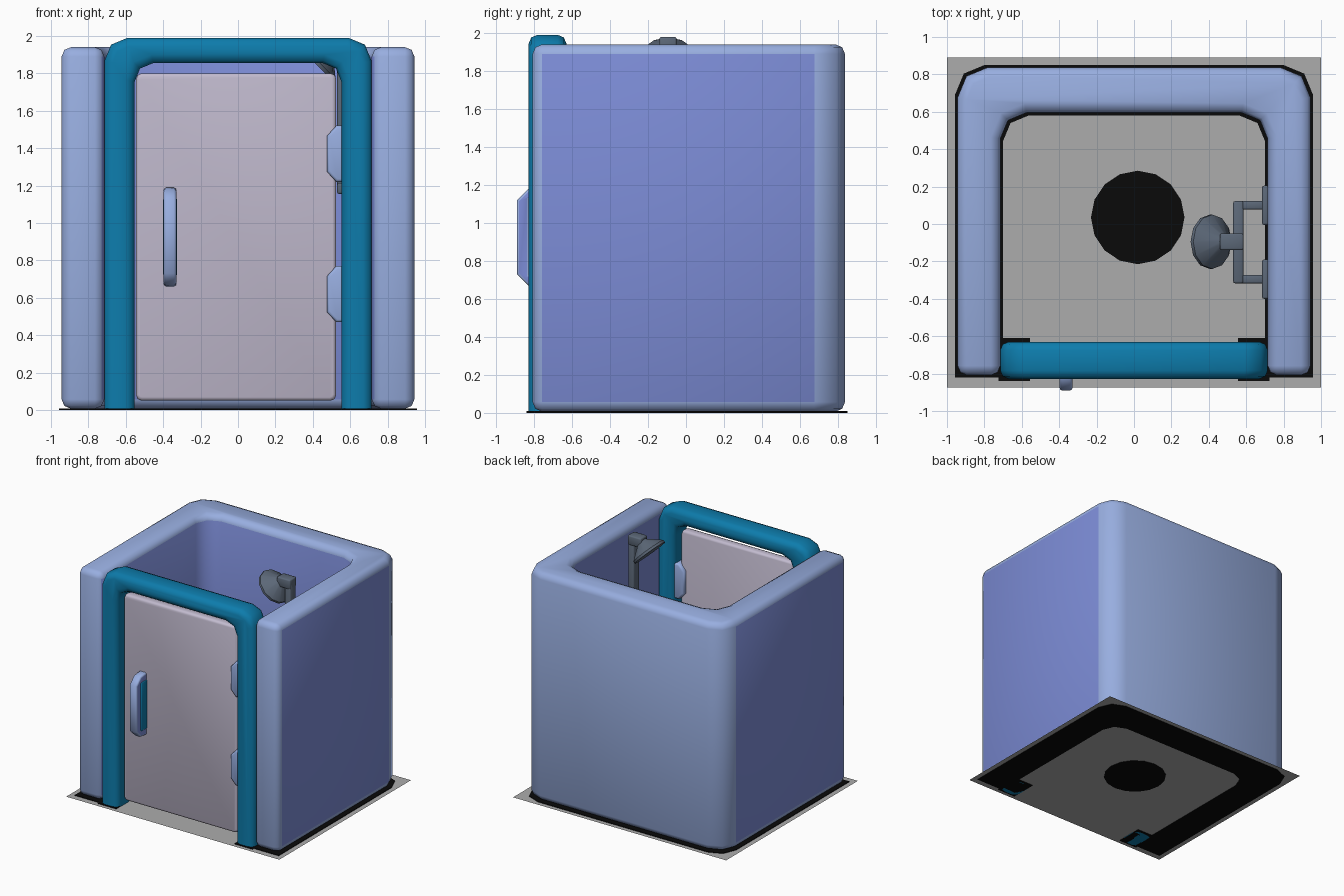
import bpy, bmesh, math
from mathutils import Vector, Matrix

if "Cube" in bpy.data.objects:
    bpy.data.objects.remove(bpy.data.objects["Cube"])


def mat(name, r, g, b):
    lin = [((c / 255 + 0.055) / 1.055) ** 2.4 if c > 10 else c / 255 / 12.92 for c in (r, g, b)]
    m = bpy.data.materials.new(name)
    m.diffuse_color = (*lin, 1)
    m.use_nodes = True
    m.node_tree.nodes["Principled BSDF"].inputs["Base Color"].default_value = m.diffuse_color
    return m


PALE = mat("pale_blue", 152, 174, 224)
PERI = mat("periwinkle", 124, 140, 214)
TEAL = mat("teal", 13, 124, 172)
DOOR = mat("door_grey", 194, 187, 207)
SLATE = mat("slate", 92, 104, 120)
FLOOR = mat("floor_grey", 172, 172, 172)
BLACK = mat("black", 9, 9, 9)


def finish(bm, name, mats, rule=None, angle=70):
    bmesh.ops.recalc_face_normals(bm, faces=bm.faces)
    bm.normal_update()
    if rule:
        for f in bm.faces:
            f.material_index = int(rule(f))
    me = bpy.data.meshes.new(name)
    bm.to_mesh(me)
    bm.free()
    ob = bpy.data.objects.new(name, me)
    for m in mats:
        me.materials.append(m)
    bpy.context.collection.objects.link(ob)
    bpy.ops.object.select_all(action='DESELECT')
    ob.select_set(True)
    bpy.context.view_layer.objects.active = ob
    bpy.ops.object.shade_smooth_by_angle(angle=math.radians(angle))
    return ob


def rounded(corners):
    """Replace each right-angle corner (u, v, radius) by a two-segment arc."""
    out = []
    for i, (u, v, r) in enumerate(corners):
        p = Vector((u, v))
        if r == 0:
            out.append(p)
            continue
        a = Vector(corners[i - 1][:2]) - p
        b = Vector(corners[(i + 1) % len(corners)][:2]) - p
        s, e = p + a.normalized() * r, p + b.normalized() * r
        c = s + e - p
        out += [s, c + (p - c).normalized() * r, e]
    return out


def prism(name, pts, lo, hi, axis, mats, bevel=0.0, seg=2, rule=None, flat_base=False, angle=70):
    """Extrude a 2D outline along an axis and round its sharp edges."""
    place = {'X': lambda u, v: (lo, u, v), 'Y': lambda u, v: (u, lo, v), 'Z': lambda u, v: (u, v, lo)}[axis]
    step = Vector([(hi - lo) * (axis == a) for a in 'XYZ'])
    bm = bmesh.new()
    face = bm.faces.new([bm.verts.new(place(p[0], p[1])) for p in pts])
    ext = bmesh.ops.extrude_face_region(bm, geom=[face], use_keep_orig=True)
    bmesh.ops.translate(bm, vec=step, verts=[g for g in ext['geom'] if isinstance(g, bmesh.types.BMVert)])
    bmesh.ops.recalc_face_normals(bm, faces=bm.faces)
    bm.normal_update()
    if bevel:
        edges = [e for e in bm.edges if e.calc_face_angle(0) > math.radians(60)
                 and not (flat_base and max(v.co.z for v in e.verts) < 0.001)]
        bmesh.ops.bevel(bm, geom=edges, offset=bevel, segments=seg, profile=0.5, affect='EDGES', clamp_overlap=True)
    return finish(bm, name, mats, rule, angle)


def box(name, x, y, z, mats, bevel=0.01, **kw):
    pts = [(x[0], y[0]), (x[1], y[0]), (x[1], y[1]), (x[0], y[1])]
    return prism(name, pts, z[0], z[1], 'Z', mats, bevel, **kw)


def disc(name, x, y, r, z, sides=16):
    pts = [(x + r * math.cos(2 * math.pi * i / sides), y + r * math.sin(2 * math.pi * i / sides)) for i in range(sides)]
    return prism(name, pts, z[0], z[1], 'Z', [BLACK], angle=30)


def stall_outline(g):
    """U-shaped plan of the stall walls, grown by g."""
    xo, xi, back, inner, front = 0.943 + g, 0.715 - g, 0.837 + g, 0.595 - g, -0.808 - g
    return rounded([(-xo, front, 0), (-xi, front, 0), (-xi, inner, 0.14), (xi, inner, 0.14),
                    (xi, front, 0), (xo, front, 0), (xo, back, 0.16), (-xo, back, 0.16)])


def wall_rule(f):
    c, n = f.calc_center_median(), f.normal
    if abs(n.z) > 0.1:
        return False
    inside = abs(c.x) < 0.725 and c.y < 0.65
    return inside or (abs(n.x) > 0.97 and f.calc_area() > 0.3)


# Floor sheet with black drain and contact patches
bm = bmesh.new()
bm.faces.new([bm.verts.new((x, y, 0.004)) for x, y in ((-1, -0.875), (1, -0.875), (1, 0.89), (-1, 0.89))])
finish(bm, "floor", [FLOOR])
disc("drain", 0.02, 0.035, 0.25, (0.0, 0.009))
prism("wall_base_seal", stall_outline(0.014), 0.0, 0.009, 'Z', [BLACK], angle=30)
for s, side in ((-1, "left"), (1, "right")):
    box(side + "_foot_seal", (s * 0.64 - 0.085, s * 0.64 + 0.085), (-0.84, -0.61), (0.0, 0.009), [BLACK], 0, angle=30)

# Stall walls: pale rim and back, periwinkle side panels and interior
prism("stall_walls", stall_outline(0), 0.007, 1.94, 'Z', [PALE, PERI], 0.05, rule=wall_rule)

# Door frame arch
prism("door_frame", rounded([(-0.715, 0, 0), (-0.715, 1.99, 0.125), (0.715, 1.99, 0.125), (0.715, 0, 0),
                             (0.553, 0, 0), (0.553, 1.855, 0.1), (-0.553, 1.855, 0.1), (-0.553, 0, 0)]),
      -0.828, -0.63, 'Y', [TEAL], 0.045, flat_base=True)

# Door panel
prism("door", rounded([(-0.545, 0.05, 0.03), (0.525, 0.05, 0.03), (0.525, 1.80, 0.03), (-0.545, 1.80, 0.03)]),
      -0.755, -0.68, 'Y', [DOOR], 0.018)

# Hinges
for name, z in (("lower_hinge", 0.62), ("upper_hinge", 1.37)):
    prism(name, [(0.6, z - 0.15), (0.525, z - 0.15), (0.475, z - 0.095), (0.475, z + 0.095),
                 (0.525, z + 0.15), (0.6, z + 0.15)], -0.785, -0.65, 'Y', [PALE], 0.015)

# Door handle with teal inner core
prism("door_handle", [(-0.74, 0.66), (-0.83, 0.67), (-0.89, 0.73), (-0.89, 1.12), (-0.83, 1.18), (-0.74, 1.19),
                      (-0.74, 1.12), (-0.825, 1.12), (-0.825, 0.73), (-0.74, 0.73)],
      -0.397, -0.33, 'X', [PALE, PERI], 0.012, rule=lambda f: abs(f.normal.x) > 0.97)
box("handle_core", (-0.4, -0.325), (-0.828, -0.745), (0.72, 1.13), [TEAL], 0.006)

# Shower pipework on the right wall
for name, y in (("front", -0.295), ("back", 0.1)):
    box(name + "_wall_plate", (0.685, 0.72), (y - 0.105, y + 0.105), (1.08, 1.29), [SLATE])
    box(name + "_tap_arm", (0.54, 0.70), (y - 0.022, y + 0.022), (1.16, 1.21), [SLATE], 0.008)
box("mixer_bar", (0.53, 0.585), (-0.317, 0.122), (1.155, 1.215), [SLATE])
box("riser_pipe", (0.53, 0.585), (-0.135, -0.055), (1.18, 1.95), [SLATE])
box("shower_elbow", (0.46, 0.585), (-0.14, -0.05), (1.90, 1.98), [SLATE])

# Tilted shower head: cone with a short rim
bm = bmesh.new()
tilt = Matrix.Translation((0.405, -0.095, 1.86)) @ Matrix.Rotation(math.radians(45), 4, 'Y')
for r1, r2, z, d in ((0.145, 0.145, 0.01, 0.02), (0.145, 0.035, 0.065, 0.09)):
    bmesh.ops.create_cone(bm, cap_ends=True, segments=12, radius1=r1, radius2=r2, depth=d,
                          matrix=tilt @ Matrix.Translation((0, 0, z)))
finish(bm, "shower_head", [SLATE], angle=35)
